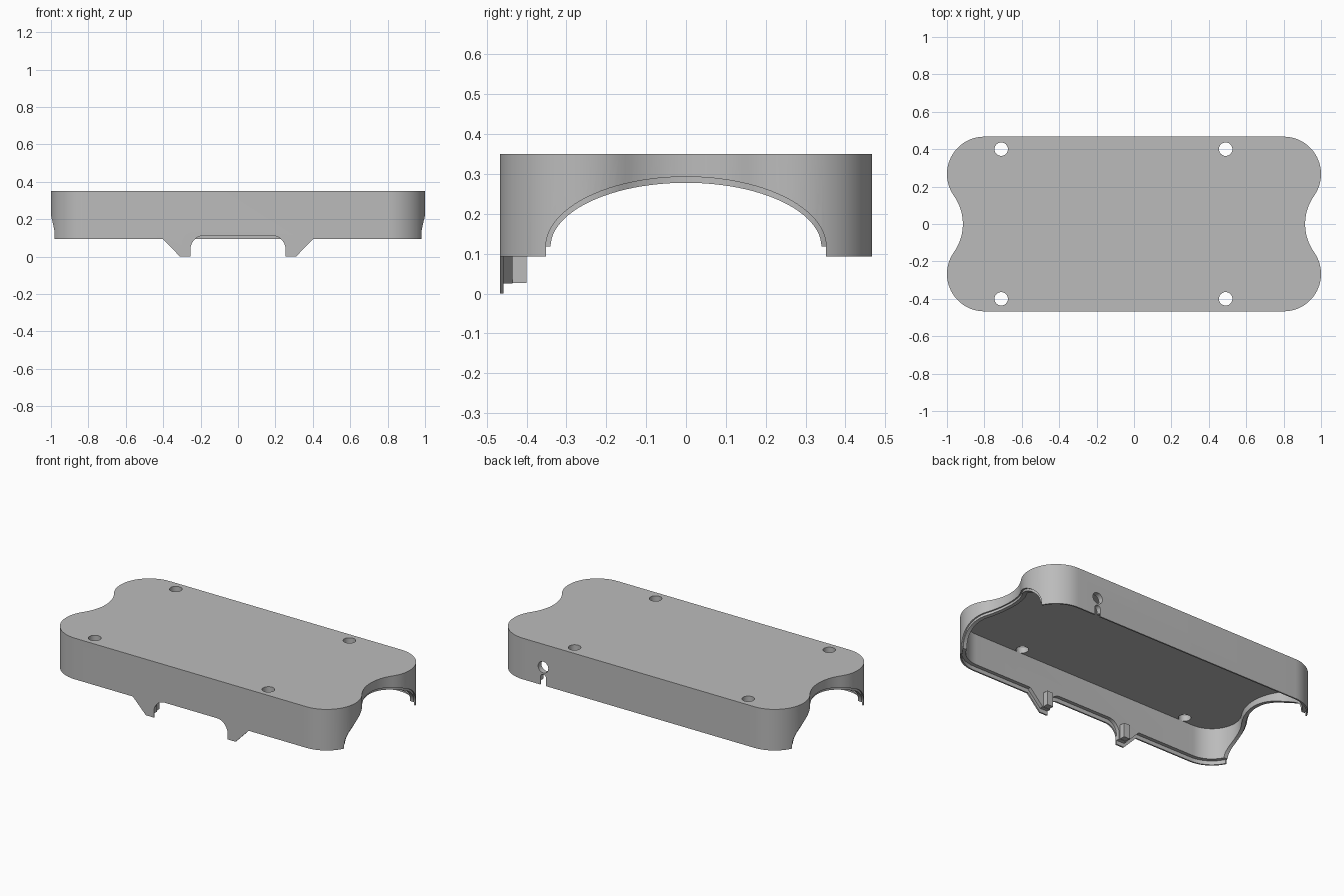
import bpy, bmesh
from math import sin, cos, pi, atan2, radians
from mathutils import Vector

cube = bpy.data.objects.get("Cube")
if cube:
    bpy.data.objects.remove(cube, do_unlink=True)

grey = bpy.data.materials.new("plain_grey")
grey.use_nodes = True
GREY = (0.5, 0.5, 0.5, 1)
grey.diffuse_color = GREY
grey.node_tree.nodes["Principled BSDF"].inputs["Base Color"].default_value = GREY

TOP, RIM, STEP = 0.35, 0.093, 0.025
LIP, WALL, ROOF = 0.009, 0.032, 0.315


def arc(cx, cy, rx, ry, start, end, n):
    steps = [start + (end - start) * i / n for i in range(n + 1)]
    return [(cx + rx * cos(a), cy + ry * sin(a)) for a in steps]


def prism(name, points, axis, low, high):
    """Extrude a 2D profile along one axis."""
    place = {"x": lambda u, v, w: (w, u, v),
             "y": lambda u, v, w: (u, w, v),
             "z": lambda u, v, w: (u, v, w)}[axis]
    bm = bmesh.new()
    face = bm.faces.new([bm.verts.new(place(u, v, low)) for u, v in points])
    out = bmesh.ops.extrude_face_region(bm, geom=[face])
    moved = [g for g in out["geom"] if isinstance(g, bmesh.types.BMVert)]
    bmesh.ops.translate(bm, verts=moved, vec=Vector(place(0, 0, high - low)))
    bmesh.ops.recalc_face_normals(bm, faces=bm.faces)
    mesh = bpy.data.meshes.new(name)
    bm.to_mesh(mesh)
    bm.free()
    mesh.materials.append(grey)
    obj = bpy.data.objects.new(name, mesh)
    bpy.context.collection.objects.link(obj)
    return obj


def cut(obj, *cutters):
    for cutter in cutters:
        mod = obj.modifiers.new("cut", "BOOLEAN")
        mod.operation, mod.solver, mod.object = "DIFFERENCE", "EXACT", cutter
        bpy.context.view_layer.objects.active = obj
        bpy.ops.object.modifier_apply(modifier=mod.name)
        bpy.data.objects.remove(cutter, do_unlink=True)


def outline(inset):
    """Rounded plan with a concave waist at each end, offset inward."""
    cx, cy, r = 0.8, 0.267, 0.2
    wx, wr = 1.177, 0.262
    a = atan2(-cy, wx - cx)
    corner = arc(cx, cy, r - inset, r - inset, pi / 2, a, 24)
    waist = arc(wx, 0, wr + inset, wr + inset, pi + a, pi - a, 20)
    lower = [(x, -y) for x, y in reversed(corner)]
    right = corner + waist[1:-1] + lower
    return right + [(-x, -y) for x, y in right]


def arch(half_width, height):
    """Elliptical opening through both ends."""
    curve = arc(0, 0.117, half_width, height, 0, pi, 48)
    points = [(0.35, -1)] + curve + [(-0.35, -1)]
    return prism("arch_cutter", points, "x", -2, 2)


def front_trim(lift):
    """Removes everything under the two hooks on the front wall."""
    half = [(0.18, 0.113)] + arc(0.18, 0.035, 0.075, 0.078, pi / 2, 0, 12)[1:]
    half += [(0.255, 0), (0.31, 0), (0.4, RIM), (2, RIM)]
    half = [(x, z + lift) for x, z in half]
    points = half + [(2, -1), (-2, -1)] + [(-x, z) for x, z in reversed(half)]
    return prism("front_trim", points, "y", -1, -0.38)


def rim_trim(z):
    box = [(-2, -0.39), (2, -0.39), (2, 1), (-2, 1)]
    return prism("rim_trim", box, "z", -1, z)


def back_openings():
    """Round port and the open slot beneath it."""
    port = prism("port_cutter", arc(0.66, 0.206, 0.035, 0.035, 0, 2 * pi, 32)[:-1], "y", 0.3, 0.6)
    slot = [(0.68, -1)] + arc(0.66, 0.14, 0.02, 0.02, 0, pi, 12) + [(0.64, -1)]
    return port, prism("slot_cutter", slot, "y", 0.3, 0.6)


def screw_holes():
    return [prism("screw_cutter", arc(x, y, 0.036, 0.036, 0, 2 * pi, 32)[:-1], "z", 0.3, 1)
            for x in (-0.71, 0.49) for y in (-0.4, 0.4)]


# Outer cover: roof and thin outer lip
cover = prism("outer_cover", outline(0), "z", -0.1, TOP)
cut(cover, prism("cavity", outline(LIP), "z", -1, ROOF),
    front_trim(0), rim_trim(RIM), arch(0.352, 0.176),
    *back_openings(), *screw_holes())

# Inner wall: recessed step behind the lip
inner = prism("inner_wall", outline(LIP - 0.0005), "z", -0.1, ROOF + 0.005)
cut(inner, prism("cavity", outline(WALL), "z", -1, 1),
    front_trim(STEP), rim_trim(RIM + STEP), arch(0.34, 0.161),
    *back_openings())

# Small blocks behind the front hooks
blocks = []
for side, name in ((1, "left"), (-1, "right")):
    lo, hi = sorted((side * 0.262, side * 0.305))
    box = [(lo, 0.027), (hi, 0.027), (hi, 0.117), (lo, 0.117)]
    blocks.append(prism(name + "_hook_block", box, "y", -0.44, -0.40))

# Smooth curved walls, keep edges sharp
bpy.ops.object.select_all(action="DESELECT")
for obj in [cover, inner] + blocks:
    obj.select_set(True)
bpy.context.view_layer.objects.active = cover
bpy.ops.object.shade_smooth_by_angle(angle=radians(30))
